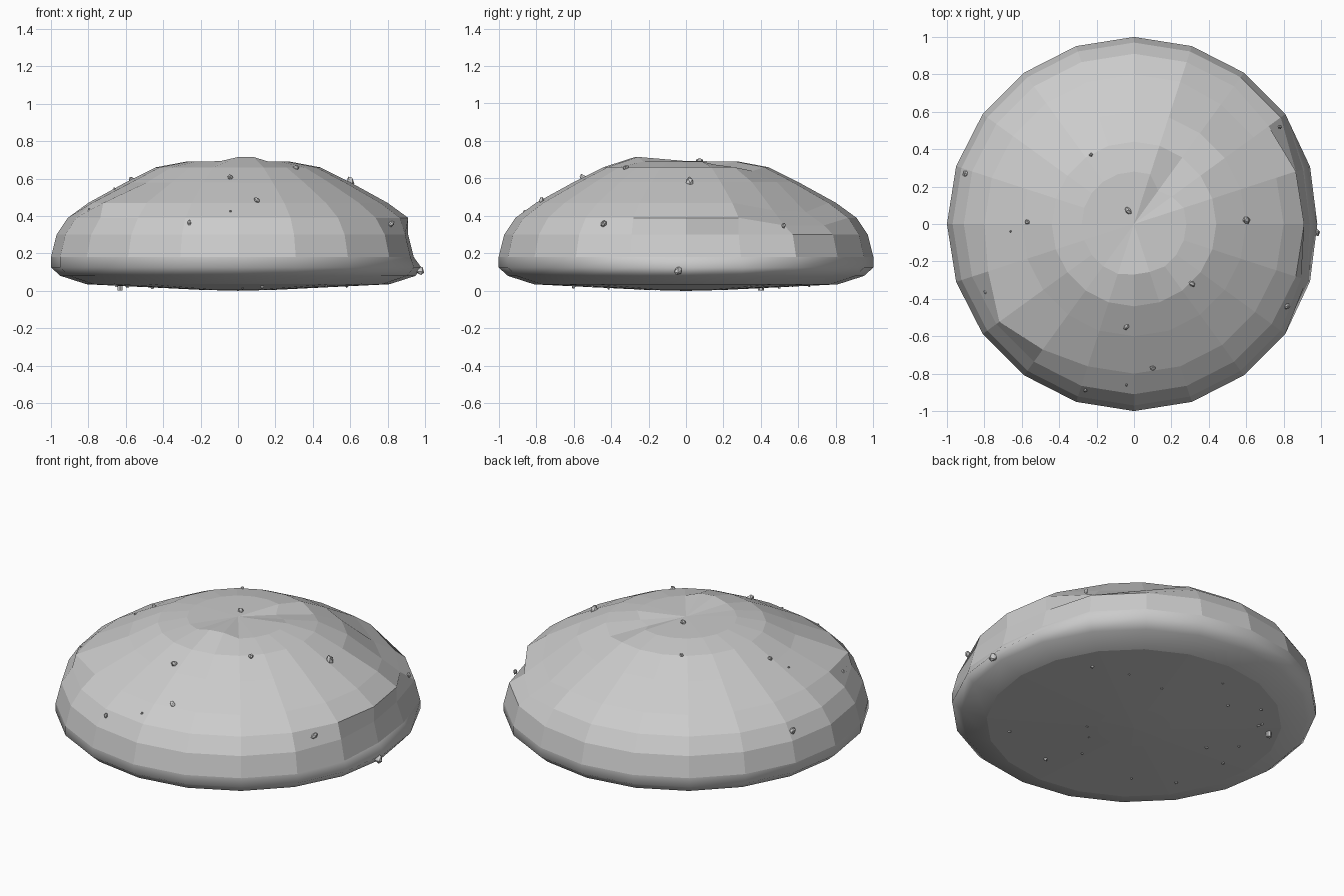
import bpy, bmesh, math, random
from mathutils import Vector, Euler

if "Cube" in bpy.data.objects:
    bpy.data.objects.remove(bpy.data.objects["Cube"])

random.seed(7)
N = 20

# Boulder profile (radius, height) from underside to crown
profile = [(.2, .005), (.81, .035), (.95, .08), (1, .125), (1, .18), (.97, .3),
           (.91, .39), (.8, .47), (.6, .58), (.44, .66), (.28, .69)]

# Chips and bulges: (ring, segment) -> radial and vertical shift
shifts = {
    # broken right flank
    (3, 0): (-.02, 0), (3, 1): (-.01, 0), (3, 19): (-.01, 0),
    (4, 0): (-.06, 0), (4, 1): (-.05, 0), (4, 19): (-.03, 0),
    (5, 0): (-.06, 0), (5, 1): (-.06, 0), (5, 19): (-.03, 0),
    (6, 2): (-.02, -.04), (7, 2): (-.01, -.04), (7, 3): (-.01, -.05), (6, 3): (0, -.04),
    # ledge on the left
    (7, 12): (.09, 0), (7, 11): (.02, 0), (7, 13): (.03, 0),
    # raised front of crown and hollow behind it
    (10, 15): (-.01, .025), (10, 16): (-.01, .025), (10, 14): (0, .005),
    (10, 3): (-.06, -.02), (10, 2): (-.03, -.015), (9, 3): (0, -.02),
}

bm = bmesh.new()
rings = []
for i, (r, z) in enumerate(profile):
    ring = []
    for k in range(N):
        dr, dz = shifts.get((i, k), (0, 0))
        a = math.tau * k / N
        ring.append(bm.verts.new(((r + dr) * math.cos(a), (r + dr) * math.sin(a), z + dz)))
    rings.append(ring)
bottom, top = bm.verts.new((0, 0, 0)), bm.verts.new((0, 0, .693))
for k in range(N):
    j = (k + 1) % N
    bm.faces.new((bottom, rings[0][j], rings[0][k]))
    bm.faces.new((top, rings[-1][k], rings[-1][j]))
    for i, (lo, hi) in enumerate(zip(rings, rings[1:])):
        f = bm.faces.new((lo[k], lo[j], hi[j], hi[k]))
        f.smooth = i in (1, 2, 3)      # rounded lower rim
mesh = bpy.data.meshes.new("boulder")
bm.to_mesh(mesh)
bm.free()
boulder = bpy.data.objects.new("boulder", mesh)
bpy.context.collection.objects.link(boulder)


def surface_z(r, upper=True):
    pts = [(1, .15)] + profile[4:] + [(0, .693)] if upper else [(.95, .08)] + profile[1::-1] + [(0, 0)]
    for (r1, z1), (r2, z2) in zip(pts, pts[1:]):
        if r2 <= r <= r1 and r1 > r2:
            return z1 + (z2 - z1) * (r1 - r) / (r1 - r2)
    return .12


def pebble(name, pos, size):
    m = bpy.data.meshes.new(name)
    b = bmesh.new()
    bmesh.ops.create_icosphere(b, subdivisions=1, radius=size)
    rot = Euler([random.uniform(0, 6) for _ in range(3)]).to_matrix()
    for v in b.verts:
        c = v.co * random.uniform(.8, 1.1)
        v.co = rot @ Vector((c.x * 1.2, c.y * .8, c.z * .8))
    b.to_mesh(m)
    b.free()
    o = bpy.data.objects.new(name, m)
    o.location = pos
    bpy.context.collection.objects.link(o)


# Pebbles on the upper surface (x, y, size)
for x, y, s in [(-.23, .37, .014), (-.57, .01, .017), (-.66, -.04, .008), (-.03, .07, .022),
                (.6, .02, .027), (-.9, .27, .023), (-.79, -.36, .022), (.31, -.32, .018),
                (.82, -.44, .022), (-.04, -.55, .02), (.1, -.77, .018), (-.04, -.86, .008),
                (-.26, -.89, .014), (.78, .52, .015)]:
    pebble("pebble", (x, y, surface_z(math.hypot(x, y))), s)
pebble("rim_pebble", (.97, -.04, .11), .027)

# Grit on the underside
for _ in range(18):
    r, a = .75 * math.sqrt(random.random()), random.uniform(0, math.tau)
    s = random.uniform(.007, .014)
    z = max(surface_z(r, False), s * 1.25)
    pebble("grit", (r * math.cos(a), r * math.sin(a), z), s)

# Small peg beneath the left side
bpy.ops.mesh.primitive_cylinder_add(vertices=6, radius=.015, depth=.04, location=(-.63, .4, .022))
bpy.context.object.name = "peg"
